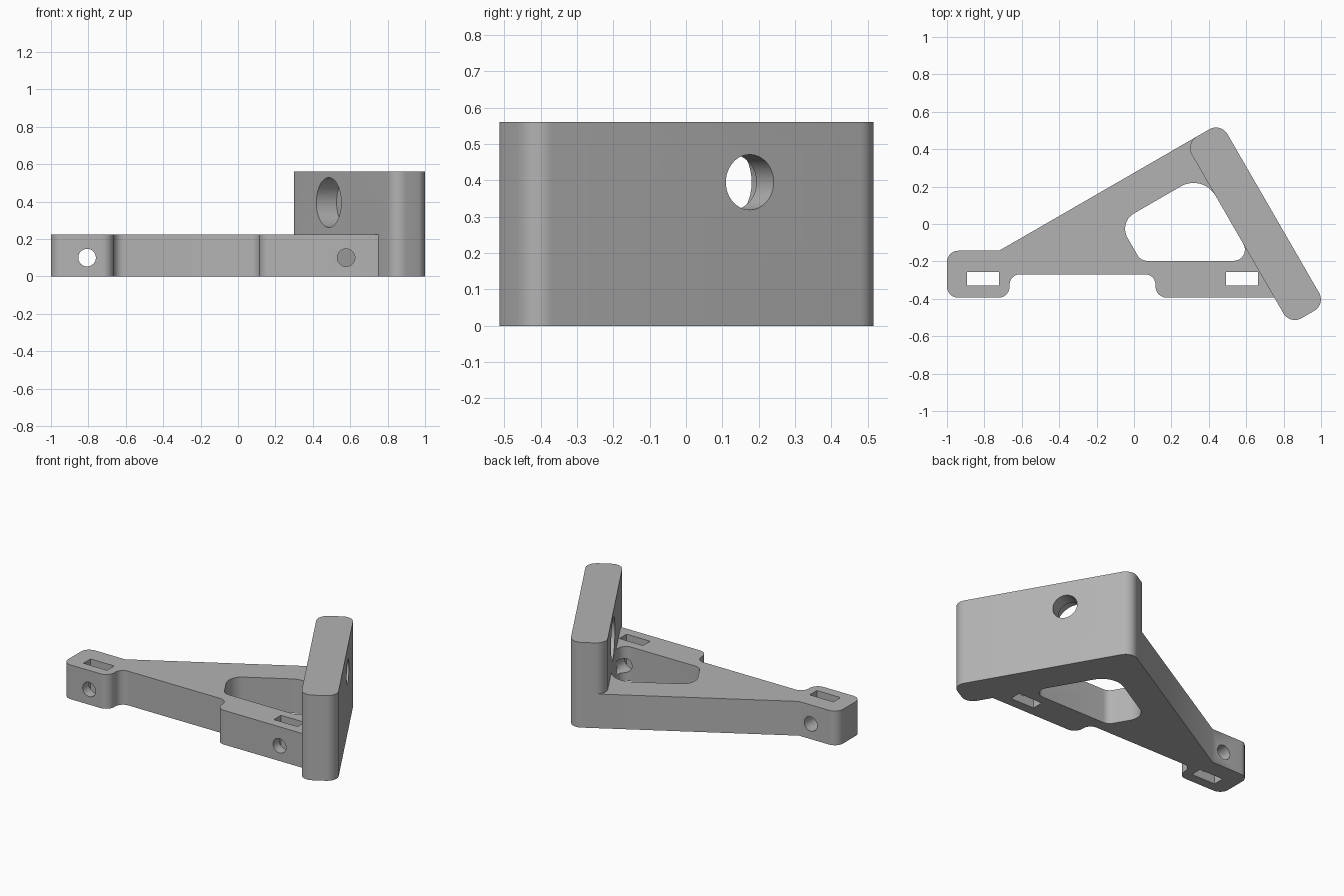
import bpy, bmesh, math
from mathutils import Vector, Matrix

cube = bpy.data.objects.get("Cube")
if cube:
    bpy.data.objects.remove(cube, do_unlink=True)

grey = bpy.data.materials.new("plain grey")
grey.use_nodes = True
colour = (0.45, 0.45, 0.45, 1)
grey.diffuse_color = colour
grey.node_tree.nodes["Principled BSDF"].inputs["Base Color"].default_value = colour

# The upright is turned 30 degrees: ACROSS is its normal, ALONG its length
ACROSS = Vector((math.cos(math.pi / 6), 0.5))
ALONG = Vector((0.5, -math.cos(math.pi / 6)))
PLATE_H, WALL_H = 0.225, 0.56
WALL_IN, WALL_OUT = 0.453, 0.673
WALL_BACK, WALL_FRONT = -0.237, 0.884


def turned(across, along):
    return ACROSS * across + ALONG * along


def rounded(corners, steps=10):
    """Outline through (point, radius) corners, each replaced by a tangent arc."""
    out = []
    for i, (p, r) in enumerate(corners):
        p = Vector(p)
        if r == 0:
            out.append(p)
            continue
        a = (Vector(corners[i - 1][0]) - p).normalized()
        b = (Vector(corners[(i + 1) % len(corners)][0]) - p).normalized()
        half = a.angle(b) / 2
        centre = p + (a + b).normalized() * (r / math.sin(half))
        start = p + a * (r / math.tan(half)) - centre
        end = p + b * (r / math.tan(half)) - centre
        sweep = math.pi - 2 * half
        for k in range(steps + 1):
            t = k / steps
            out.append(centre + (start * math.sin((1 - t) * sweep)
                                 + end * math.sin(t * sweep)) / math.sin(sweep))
    return out


def finish(name, bm):
    bmesh.ops.recalc_face_normals(bm, faces=bm.faces[:])
    mesh = bpy.data.meshes.new(name)
    bm.to_mesh(mesh)
    bm.free()
    mesh.materials.append(grey)
    obj = bpy.data.objects.new(name, mesh)
    bpy.context.collection.objects.link(obj)
    return obj


def prism(name, corners, z0, z1):
    bm = bmesh.new()
    face = bm.faces.new([bm.verts.new((p.x, p.y, z0)) for p in rounded(corners)])
    top = bmesh.ops.extrude_face_region(bm, geom=[face])["geom"]
    bmesh.ops.translate(bm, vec=(0, 0, z1 - z0),
                        verts=[v for v in top if isinstance(v, bmesh.types.BMVert)])
    return finish(name, bm)


def rod(name, start, end, radius):
    start, end = Vector(start), Vector(end)
    axis = end - start
    place = Matrix.Translation((start + end) / 2) @ axis.to_track_quat('Z', 'Y').to_matrix().to_4x4()
    bm = bmesh.new()
    bmesh.ops.create_cone(bm, cap_ends=True, segments=48, radius1=radius,
                          radius2=radius, depth=axis.length, matrix=place)
    return finish(name, bm)


def combine(target, tool, operation):
    mod = target.modifiers.new(operation.lower(), 'BOOLEAN')
    mod.operation, mod.object, mod.solver = operation, tool, 'EXACT'
    bpy.ops.object.select_all(action='DESELECT')
    bpy.context.view_layer.objects.active = target
    target.select_set(True)
    bpy.ops.object.modifier_apply(modifier=mod.name)
    bpy.data.objects.remove(tool, do_unlink=True)


# Flat arm with two mounting lugs, running into the upright
front, notch, back = -0.394, -0.269, -0.143
inside = 0.55
bracket = prism("angled_bracket", [
    ((-1, front), 0.06), ((-0.665, front), 0.06),
    ((-0.665, notch), 0.055), ((0.115, notch), 0.055), ((0.115, front), 0.06),
    (((inside - front * ACROSS.y * -1 - 2 * front * ACROSS.y) / ACROSS.x, front), 0),
    (turned(inside, WALL_BACK), 0),
    (((WALL_BACK - back * ALONG.y) / ALONG.x, back), 0), ((-1, back), 0.06),
], 0, PLATE_H)

# Rounded window through the arm
sill, window_left, window_back = -0.197, -0.067, -0.049
window = prism("window_cutter", [
    (((window_left - sill * ACROSS.y) / ACROSS.x, sill), 0.06),
    (((WALL_IN - sill * ACROSS.y) / ACROSS.x, sill), 0.06),
    (turned(WALL_IN, window_back), 0.135),
    (turned(window_left, window_back), 0.095),
], -0.1, 0.4)
combine(bracket, window, 'DIFFERENCE')

# Nut slot and screw hole in each lug
for x in (-0.807, 0.578):
    slot = prism("slot_cutter", [((x + sx * 0.086, -0.293 + sy * 0.037), 0)
                                 for sx, sy in ((-1, -1), (1, -1), (1, 1), (-1, 1))], -0.1, 0.4)
    combine(bracket, slot, 'DIFFERENCE')
    combine(bracket, rod("screw_cutter", (x, -0.6, 0.1), (x, -0.1, 0.1), 0.047), 'DIFFERENCE')

# Tall upright slab
upright = prism("upright", [
    (turned(WALL_IN, WALL_BACK), 0.07), (turned(WALL_IN, WALL_FRONT), 0.07),
    (turned(WALL_OUT, WALL_FRONT), 0.07), (turned(WALL_OUT, WALL_BACK), 0.07),
], 0, WALL_H)

# Stepped hole: narrow through bore, wide recess on the inner face
for name, depth0, depth1, radius in (("bore_cutter", 0.3, 0.8, 0.076),
                                     ("recess_cutter", 0.3, WALL_IN + 0.125, 0.133)):
    ends = [turned(d, 0.186).to_3d() + Vector((0, 0, 0.395)) for d in (depth0, depth1)]
    combine(upright, rod(name, *ends, radius), 'DIFFERENCE')

combine(bracket, upright, 'UNION')
bpy.ops.object.shade_smooth_by_angle(angle=math.radians(30))
